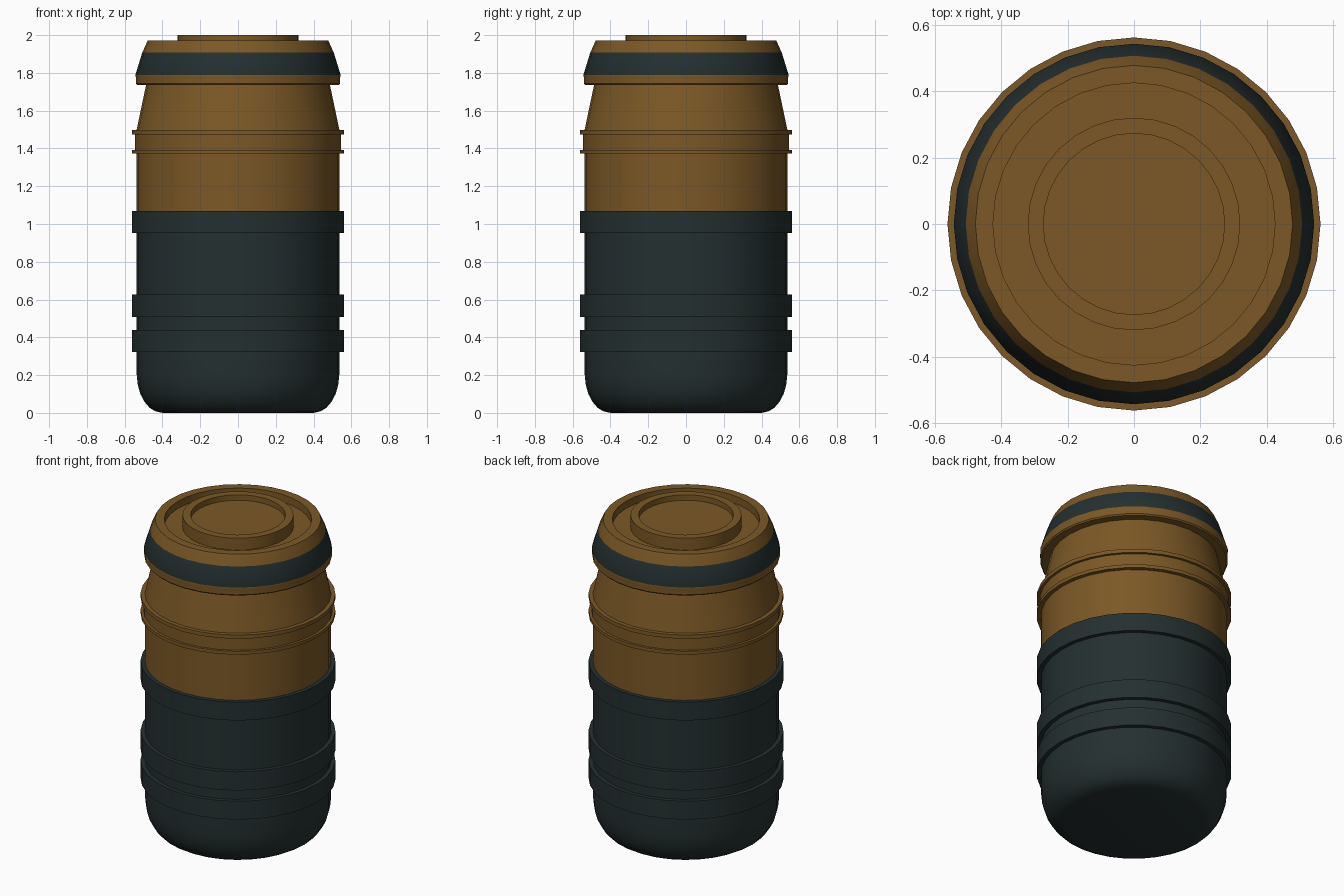
import bpy, bmesh, math

if "Cube" in bpy.data.objects:
    bpy.data.objects.remove(bpy.data.objects["Cube"])


def material(name, rgb):
    m = bpy.data.materials.new(name)
    m.diffuse_color = (*rgb, 1)
    m.use_nodes = True
    m.node_tree.nodes["Principled BSDF"].inputs["Base Color"].default_value = m.diffuse_color
    return m


BROWN = material("bronze_brown", (0.2, 0.098, 0.019))
DARK = material("dark_slate", (0.018, 0.029, 0.030))


def lathe(name, profile, mats, sides=32, band=None):
    """Revolve (radius, height) points around z; faces inside the band get material 1."""
    bm = bmesh.new()
    rows = []
    for r, z in profile:
        if r == 0:
            rows.append([bm.verts.new((0, 0, z))] * sides)
        else:
            rows.append([bm.verts.new((r * math.cos(2 * math.pi * i / sides),
                                       r * math.sin(2 * math.pi * i / sides), z))
                         for i in range(sides)])
    for a, b in zip(rows, rows[1:]):
        for i in range(sides):
            j = (i + 1) % sides
            corners = list(dict.fromkeys([a[i], a[j], b[j], b[i]]))
            f = bm.faces.new(corners)
            if band and band[0] < f.calc_center_median().z < band[1] and f.calc_center_median().xy.length > 0.48:
                f.material_index = 1
    me = bpy.data.meshes.new(name)
    bm.to_mesh(me)
    bm.free()
    ob = bpy.data.objects.new(name, me)
    bpy.context.collection.objects.link(ob)
    for m in mats:
        me.materials.append(m)
    bpy.ops.object.select_all(action='DESELECT')
    ob.select_set(True)
    bpy.context.view_layer.objects.active = ob
    bpy.ops.object.shade_smooth_by_angle(angle=math.radians(30))
    return ob


R, RIB = 0.537, 0.562   # body and rib radius


def rib(z0, z1, below=R, above=R):
    return [(below, z0), (RIB, z0), (RIB, z1), (above, z1)]


# Dark lower body: rounded base and three wide ribs
lathe("lower_body",
      [(0, 0), (0.40, 0), (0.436, 0.008), (0.468, 0.027), (0.496, 0.06),
       (0.517, 0.1), (0.531, 0.15), (R, 0.21)]
      + rib(0.323, 0.44) + rib(0.508, 0.627) + rib(0.953, 1.07), [DARK])

# Brown upper body: two thin ribs around a slight collar, then tapered shoulder
lathe("upper_body",
      [(R, 1.07)] + rib(1.372, 1.393, above=0.546) + rib(1.473, 1.497, below=0.546)
      + [(0.487, 1.735)], [BROWN])

# Lid with painted dark band, raised rim and recessed top
lathe("lid",
      [(0.487, 1.735), (0.534, 1.735), (0.541, 1.743), (0.541, 1.775),
       (0.543, 1.79), (0.507, 1.907), (0.478, 1.972), (0.425, 1.972), (0.425, 1.925)],
      [BROWN, DARK], band=(1.79, 1.907))

# Recessed floor and raised cap ring in the middle of the lid
lathe("lid_floor", [(0.425, 1.925), (0.32, 1.925)], [BROWN])
lathe("cap_ring",
      [(0.32, 1.925), (0.32, 2.0), (0.273, 2.0), (0.273, 1.965), (0, 1.965)],
      [BROWN])
